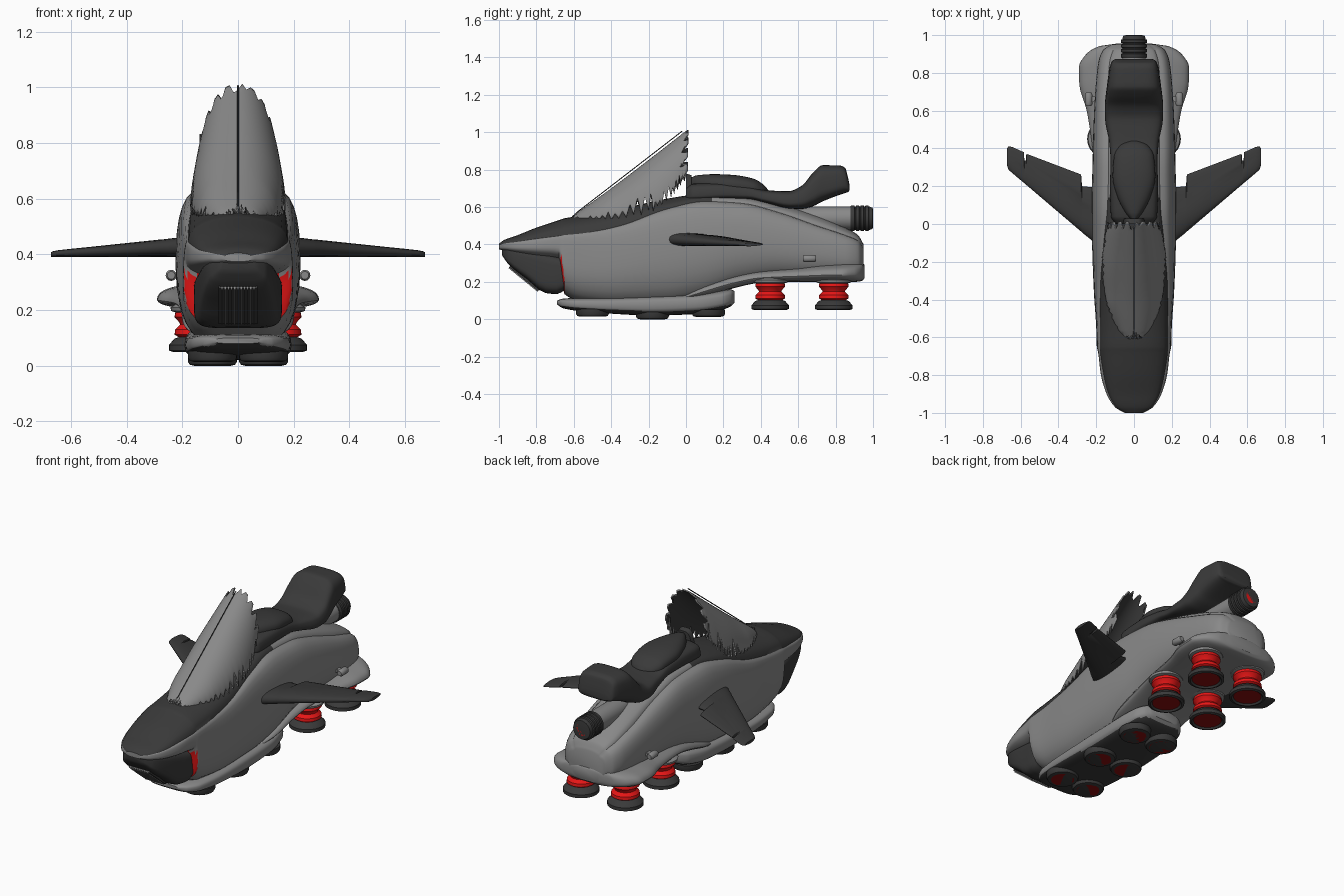
import bpy, bmesh, math, random
from mathutils import Matrix, Vector

if "Cube" in bpy.data.objects:
    bpy.data.objects.remove(bpy.data.objects["Cube"])

random.seed(4)


def colour(name, r, g, b):
    m = bpy.data.materials.new(name)
    m.diffuse_color = (r, g, b, 1)
    m.use_nodes = True
    m.node_tree.nodes["Principled BSDF"].inputs["Base Color"].default_value = m.diffuse_color
    return m


GREY = colour("hull grey", .25, .25, .25)
DARK = colour("charcoal", .042, .042, .042)
RED = colour("bright red", .8, .008, .008)
DEEP = colour("deep red", .25, .004, .004)


def finish(name, bm, mats, fix=True):
    if fix:
        bmesh.ops.recalc_face_normals(bm, faces=bm.faces)
    me = bpy.data.meshes.new(name)
    bm.to_mesh(me)
    bm.free()
    for m in mats:
        me.materials.append(m)
    ob = bpy.data.objects.new(name, me)
    bpy.context.collection.objects.link(ob)
    return ob


def skin(name, rings, mats, rule=None):
    """Closed skin over a list of equal rings; rule(face, ring no, point no) picks the material."""
    bm = bmesh.new()
    vs = [[bm.verts.new(p) for p in r] for r in rings]
    n, made = len(vs[0]), []
    for i in range(len(vs) - 1):
        for j in range(n):
            k = (j + 1) % n
            made.append((bm.faces.new((vs[i][j], vs[i][k], vs[i + 1][k], vs[i + 1][j])), i, j))
    bm.faces.new(vs[0])
    bm.faces.new(vs[-1])
    bmesh.ops.recalc_face_normals(bm, faces=bm.faces)
    if rule:
        for f, i, j in made:
            f.material_index = rule(f, i, j)
    return finish(name, bm, mats)


def resample(rows, steps):
    """Smooth stations along the first column without overshoot."""
    out, last = [], len(rows) - 1

    def slope(i, c):
        return (rows[i + 1][c] - rows[i][c]) / (rows[i + 1][0] - rows[i][0])

    def tangent(i, c):
        if i in (0, last):
            return slope(min(i, last - 1), c)
        a, b = slope(i - 1, c), slope(i, c)
        return 0 if a * b <= 0 else 2 * a * b / (a + b)
    for i in range(last):
        h = rows[i + 1][0] - rows[i][0]
        for s in range(steps):
            t = s / steps
            row = [rows[i][0] + t * h]
            for c in range(1, len(rows[0])):
                row.append((2 * t**3 - 3 * t * t + 1) * rows[i][c] + (3 * t * t - 2 * t**3) * rows[i + 1][c]
                           + h * ((t**3 - 2 * t * t + t) * tangent(i, c) + (t**3 - t * t) * tangent(i + 1, c)))
            out.append(row)
    return out + [list(rows[-1])]


def power(v, e):
    return math.copysign(abs(v) ** e, v)


def pod(name, rows, mats, n=3.0, taper=0.0, steps=4, rule=None, count=40):
    """Rounded-box loft; rows are y, half width, bottom, top."""
    rings = []
    for y, w, b, t in resample(rows, steps):
        ring = []
        for k in range(count):
            a = 2 * math.pi * k / count
            v = power(math.sin(a), 2 / n)
            ring.append((w * power(math.cos(a), 2 / n) * (1 - taper * (v + 1) / 2), y, (b + t) / 2 + v * (t - b) / 2))
        rings.append(ring)
    return skin(name, rings, mats, rule)


def lathe(name, prof, mat, at, along_y=False, count=32):
    """Turned part; prof is radius, height."""
    rot = Matrix.Rotation(-math.pi / 2, 3, 'X') if along_y else Matrix.Identity(3)
    rings = [[rot @ Vector((r * math.cos(2 * math.pi * k / count), r * math.sin(2 * math.pi * k / count), h)) + Vector(at)
              for k in range(count)] for r, h in prof]
    return skin(name, rings, [mat])


# hull: y, half width, bottom, shoulder height, shoulder half width, top
hull = [(-1, .05, .375, .395, .045, .405), (-.97, .10, .365, .405, .095, .425), (-.9, .145, .35, .415, .135, .45),
        (-.8, .175, .335, .43, .16, .49), (-.68, .19, .32, .445, .178, .53), (-.65, .197, .135, .45, .18, .54),
        (-.55, .2, .09, .46, .18, .555), (-.35, .213, .07, .5, .178, .59), (-.1, .222, .075, .59, .16, .645),
        (.1, .225, .11, .63, .14, .67), (.3, .22, .18, .62, .135, .66), (.5, .215, .21, .57, .135, .615),
        (.7, .205, .21, .5, .14, .555), (.85, .19, .21, .45, .13, .49), (.92, .165, .22, .42, .11, .45),
        (.95, .12, .24, .38, .08, .40)]
SIDE, CAP = 14, 6


def hull_ring(row):
    y, w, b, s, sw, t = row
    half = []
    for k in range(SIDE):                       # belly and flank up to the shoulder
        u = k / SIDE
        a = u * math.pi
        z = b + (s - b) * (1 - math.cos(a)) / 2
        x = w * min(1, math.sin(min(a, math.pi / 2))) ** .55
        if u > .5:
            q = (u - .5) * 2
            x = w + (sw - w) * q ** 2.2
        half.append((x, z))
    for k in range(CAP + 1):                    # crown above the shoulder
        a = k / CAP * math.pi / 2
        half.append((sw * math.cos(a), s + (t - s) * math.sin(a) ** 1.0))
    return [(x, y, z) for x, z in half] + [(-x, y, z) for x, z in half[-2:0:-1]]


def hull_paint(f, i, j):
    c, top = f.calc_center_median(), SIDE + CAP
    if c.y < .12 and SIDE <= j < top + CAP:
        return 1
    return 2 if c.y < -.645 and c.z < .33 and f.normal.y < -.6 else 0


skin("hull", [hull_ring(r) for r in resample(hull, 5)], [GREY, DARK, RED], hull_paint)

# flared tail skirt
pod("tail_skirt", [(-.02, .17, .10, .13), (.1, .21, .125, .19), (.25, .219, .165, .24), (.4, .235, .195, .265),
                   (.6, .268, .2, .28), (.74, .31, .2, .295), (.83, .312, .2, .3), (.9, .27, .2, .305),
                   (.94, .2, .205, .305), (.955, .1, .22, .29)], [GREY], n=2.6, taper=.15)

# dark snout with grille inside the mouth
pod("snout", [(-.985, .06, .345, .385), (-.95, .105, .295, .385), (-.85, .135, .215, .37), (-.75, .15, .14, .355),
              (-.69, .158, .135, .34), (-.62, .16, .18, .33)], [DARK], n=5, steps=3)
slope = math.atan2(-.155, .19)


def bar(name, x, w, out, mat):
    bm = bmesh.new()
    bmesh.ops.create_cube(bm, size=1, matrix=Matrix.Translation((x, -.862, .222)) @ Matrix.Rotation(slope, 4, 'X')
                          @ Matrix.Diagonal((w, .2, out, 1)))
    finish(name, bm, [mat])


bar("grille_panel", 0, .14, .02, DARK)
for k in range(11):
    bar("grille_bar", (k - 5) * .0115, .004, .03, GREY)

# belly tray and its lift discs
pod("belly_tray", [(-.69, .08, .08, .10), (-.66, .13, .06, .11), (-.58, .17, .045, .115), (-.4, .188, .03, .12),
                   (-.18, .192, .02, .13), (.05, .188, .028, .14), (.19, .165, .05, .155), (.24, .13, .07, .16),
                   (.26, .09, .09, .15)], [GREY, DARK], n=3.4, rule=lambda f, i, j: int(f.normal.z < -.72))
for s in (-1, 1):
    for y, z in ((-.5, .014), (-.18, 0), (.12, .013)):
        lathe("lift_ring", [(.066, 0), (.082, .004), (.088, .015), (.088, .04)], DARK, (s * .092, y, z))
        lathe("lift_disc", [(.064, -.0), (.064, .01)], DEEP, (s * .092, y, z))

# four thruster legs
for s in (-1, 1):
    for y in (.45, .79):
        at = (s * .148, y, 0)
        lathe("thruster_foot", [(.076, .062), (.086, .05), (.1, .055), (.1, .075), (.08, .098), (.05, .108)], DARK, at)
        lathe("thruster_disc", [(.076, .058), (.076, .07)], DEEP, at)
        lathe("thruster_bellows", [(.06, .1), (.08, .112), (.078, .13), (.06, .148), (.062, .155), (.08, .175),
                                   (.078, .188), (.07, .205)], RED, at)
        lathe("thruster_collar", [(.07, .19), (.092, .197), (.095, .21), (.07, .225)], GREY, at)

# side pegs
for s in (-1, 1):
    lathe("foot_peg", [(.014, -.035), (.02, -.025), (.02, .025), (.014, .035)], GREY, (s * .24, .66, .325), True, 12)
    pod("peg_arm", [(.645, .05, .315, .335), (.675, .05, .315, .335)], [GREY], count=12).location.x = s * .2

# rear exhaust
lathe("exhaust_pipe", [(.05, .45), (.062, .5), (.062, .89)], GREY, (0, 0, .54), True)
ribs = [(.045, .875), (.066, .88)]
for k in range(4):
    ribs += [(.069, .885 + k * .025), (.069, .9 + k * .025), (.062, .903 + k * .025), (.062, .907 + k * .025)]
lathe("exhaust_collar", ribs + [(.056, .998), (.04, 1.0)], DARK, (0, 0, .54), True)
lathe("exhaust_glow", [(.038, .99), (.036, 1.0)], RED, (0, 0, .54), True)

# seat with raised back, and tank ahead of it
pod("seat", [(.0, .10, .63, .70), (.04, .128, .63, .725), (.2, .133, .64, .73), (.33, .13, .64, .715), (.43, .137, .62, .69),
             (.55, .16, .592, .685), (.62, .162, .59, .715), (.68, .157, .605, .785), (.73, .15, .63, .824),
             (.82, .137, .665, .822), (.85, .128, .675, .81), (.866, .118, .68, .76), (.874, .10, .69, .72)],
    [DARK], n=3.6, taper=.12)
pod("tank", [(.02, .012, .69, .755), (.06, .045, .67, .77), (.15, .09, .66, .776), (.25, .113, .66, .772),
             (.36, .105, .65, .752), (.42, .07, .64, .715), (.44, .03, .64, .69)], [DARK], n=2.4)
pod("dashboard", [(0, .07, .64, .78), (.03, .07, .64, .77)], [DARK], n=4, taper=.4)

# torn wind fairing: ridge, lower edge and half width by y
fair = resample([(-.61, .04, .535, .548), (-.56, .085, .53, .585), (-.4, .15, .53, .70), (-.2, .172, .565, .852),
                 (-.08, .158, .65, .945), (.01, .136, .755, 1.015)], 10)
COLS = 28
front = [random.uniform(0, .05) if j % 2 else 0 for j in range(COLS + 1)]
back = [random.uniform(.015, .05) if j % 3 == 1 else 0 for j in range(COLS + 1)]
back[COLS // 2] = .03
bm = bmesh.new()
grid = []
for i, (y, w, b, t) in enumerate(fair):
    tear = [random.uniform(.12, .42) if i % 2 else random.uniform(0, .06) for _ in range(2)]
    u, line = i / (len(fair) - 1), []
    for j in range(COLS + 1):
        q = 2 * j / COLS - 1
        a = q * (math.pi / 2 - tear[q > 0] * abs(q) ** 4)
        dy = front[j] * max(0, 1 - 6 * u) - back[j] * max(0, 12 * u - 11)
        line.append(bm.verts.new((w * math.sin(a), y + dy, b + (t - b) * math.cos(a) + dy * .75)))
    grid.append(line)
for p, q in zip(grid, grid[1:]):
    for j in range(COLS):
        bm.faces.new((p[j], p[j + 1], q[j + 1], q[j]))
fairing = finish("wind_fairing", bm, [GREY, DARK], fix=False)
mod = fairing.modifiers.new("thickness", 'SOLIDIFY')
mod.thickness, mod.offset, mod.material_offset = .008, -1, 1
lathe("fairing_seam", [(.003, 0), (.003, .745)], DARK, (0, 0, 0), count=6).matrix_world = (
    Matrix.Translation((0, -.58, .574)) @ Matrix.Rotation(-math.atan2(.57, .44), 4, 'X') @ Matrix.Diagonal((1, 1, .95, 1)))

# swept wings: span, leading edge, trailing edge, top
span = [(.17, -.13, .19, .468), (.275, -.045, .2, .455), (.28, -.04, .262, .455), (.57, .207, .372, .424),
        (.573, .21, .335, .424), (.58, .216, .335, .423), (.583, .218, .38, .423), (.645, .27, .408, .416),
        (.665, .288, .412, .412), (.672, .31, .4, .408)]
for s in (-1, 1):
    rings = []
    for x, lead, trail, top in span:
        ring = []
        for k in range(24):
            a = 2 * math.pi * k / 24
            c = (1 - math.cos(a)) / 2
            mid = .5 * (top + .39)
            ring.append((s * x, lead + (trail - lead) * c, mid + (top - .39) * .55 * power(math.sin(a), .8) * (1.08 - .5 * c)))
        rings.append(ring)
    skin("wing", rings, [DARK])

# smooth shading that keeps the hard edges
for ob in bpy.context.collection.objects:
    ob.select_set(True)
    bpy.context.view_layer.objects.active = ob
bpy.ops.object.shade_smooth_by_angle(angle=math.radians(38))
